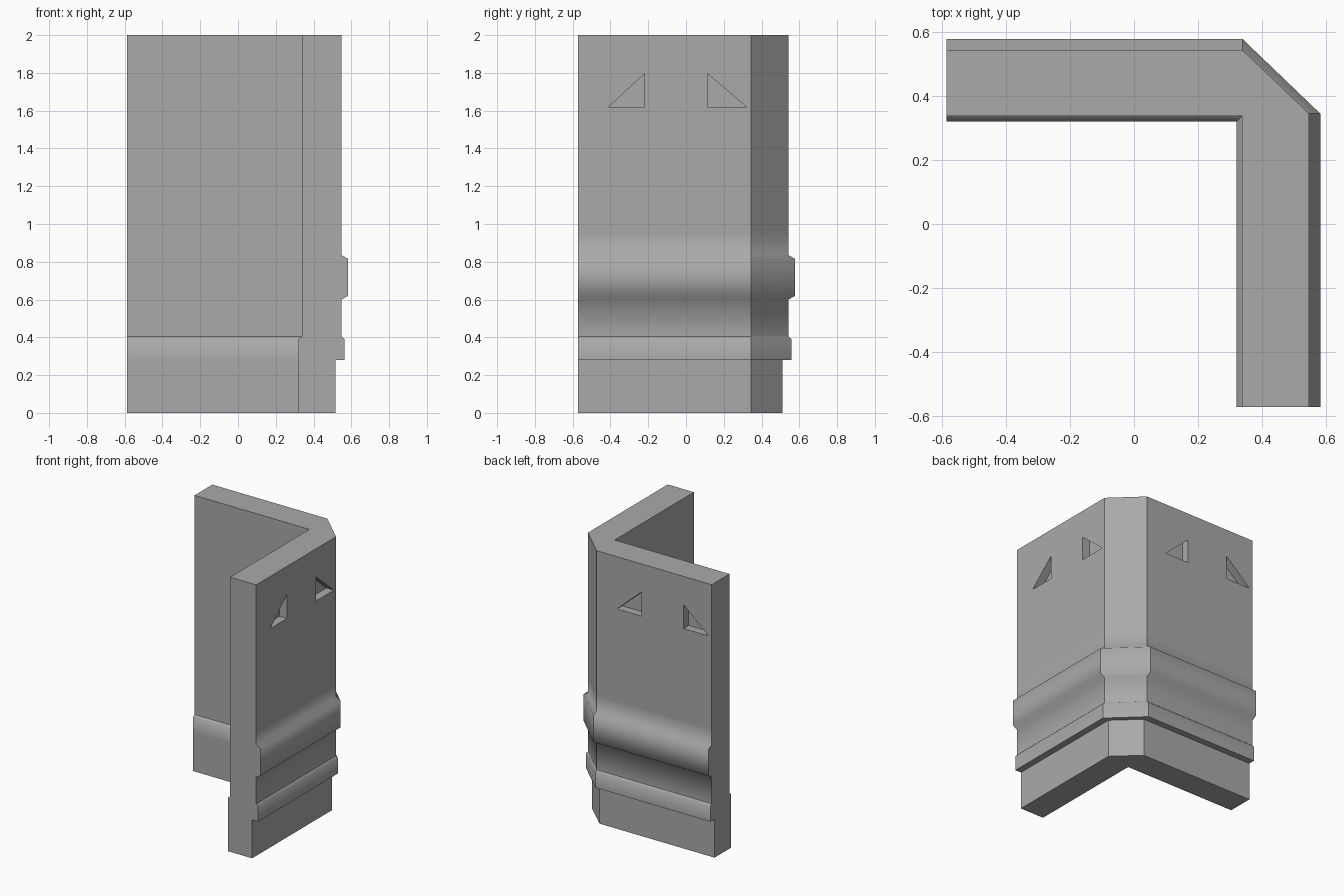
import bpy, bmesh

cube = bpy.data.objects.get("Cube")
if cube:
    bpy.data.objects.remove(cube)

grey = bpy.data.materials.new("plain grey")
grey.use_nodes = True
colour = (0.4, 0.4, 0.4, 1)
grey.diffuse_color = colour
grey.node_tree.nodes["Principled BSDF"].inputs["Base Color"].default_value = colour

END_X, END_Y = -0.587, -0.573      # open ends of the two wings
CUT_X, CUT_Y = 0.34, 0.345         # where the corner is cut off
SHIFT = 0.005                      # back wing sits slightly closer in
INNER, SKIRT = 0.338, 0.32

# Height, inner face, outer face
profile = [
    (0.0, SKIRT, 0.515), (0.28, SKIRT, 0.515),
    (0.28, SKIRT, 0.563), (0.39, SKIRT, 0.563),
    (0.405, INNER, 0.548), (0.60, INNER, 0.548),
    (0.62, INNER, 0.583), (0.815, INNER, 0.583),
    (0.835, INNER, 0.548), (0.95, INNER, 0.548),
    (2.0, INNER, 0.548),
]


def new_object(name, bm):
    bmesh.ops.recalc_face_normals(bm, faces=bm.faces)
    mesh = bpy.data.meshes.new(name)
    bm.to_mesh(mesh)
    bm.free()
    mesh.materials.append(grey)
    obj = bpy.data.objects.new(name, mesh)
    bpy.context.scene.collection.objects.link(obj)
    return obj


def section(z, inner, outer):
    back = outer - SHIFT
    return [(END_X, inner, z), (inner, inner, z), (inner, END_Y, z),
            (outer, END_Y, z), (outer, CUT_Y, z),
            (CUT_X, back, z), (END_X, back, z)]


# Wall corner: stacked L-shaped sections
bm = bmesh.new()
rings = [[bm.verts.new(p) for p in section(*row)] for row in profile]
for low, high in zip(rings, rings[1:]):
    for i in range(len(low)):
        j = (i + 1) % len(low)
        if (low[i].co - high[i].co).length + (low[j].co - high[j].co).length > 0:
            bm.faces.new((low[i], low[j], high[j], high[i]))
bm.faces.new(rings[0][::-1])
bm.faces.new(rings[-1])
bmesh.ops.remove_doubles(bm, verts=bm.verts, dist=0.0005)
bmesh.ops.dissolve_degenerate(bm, edges=bm.edges, dist=0.0005)

# Soft horizontal mouldings, crisp corners everywhere else
for face in bm.faces:
    face.smooth = True
for edge in bm.edges:
    a, b = (v.co for v in edge.verts)
    level = abs(a.z - b.z) < 0.001
    edge.smooth = level and (0.5 < a.z < 1 or abs(a.z - 0.39) < 0.005)
wall = new_object("wall_corner", bm)

# Triangular pockets sunk into both outer faces
DEPTH, LOW, HIGH = 0.06, 1.62, 1.795
FACE = 0.548


def prism(bm, tip, upright, place):
    corners = [(tip, LOW), (upright, LOW), (upright, HIGH)]
    near, far = [[bm.verts.new(place(u, d, z)) for u, z in corners]
                 for d in (-DEPTH, 0.1)]
    bm.faces.new(near)
    bm.faces.new(far[::-1])
    for i in range(3):
        j = (i + 1) % 3
        bm.faces.new((near[i], far[i], far[j], near[j]))


bm = bmesh.new()
for tip, upright in ((-0.41, -0.22), (0.32, 0.115)):
    prism(bm, tip, upright, lambda u, d, z: (FACE + d, u, z))
for tip, upright in ((0.175, -0.02), (-0.56, -0.36)):
    prism(bm, tip, upright, lambda u, d, z: (u, FACE - SHIFT + d, z))
cutter = new_object("pocket_cutter", bm)
cutter.hide_render = True
cutter.hide_viewport = True
cutter.display_type = 'WIRE'

pockets = wall.modifiers.new("pockets", 'BOOLEAN')
pockets.operation = 'DIFFERENCE'
pockets.solver = 'EXACT'
pockets.object = cutter
